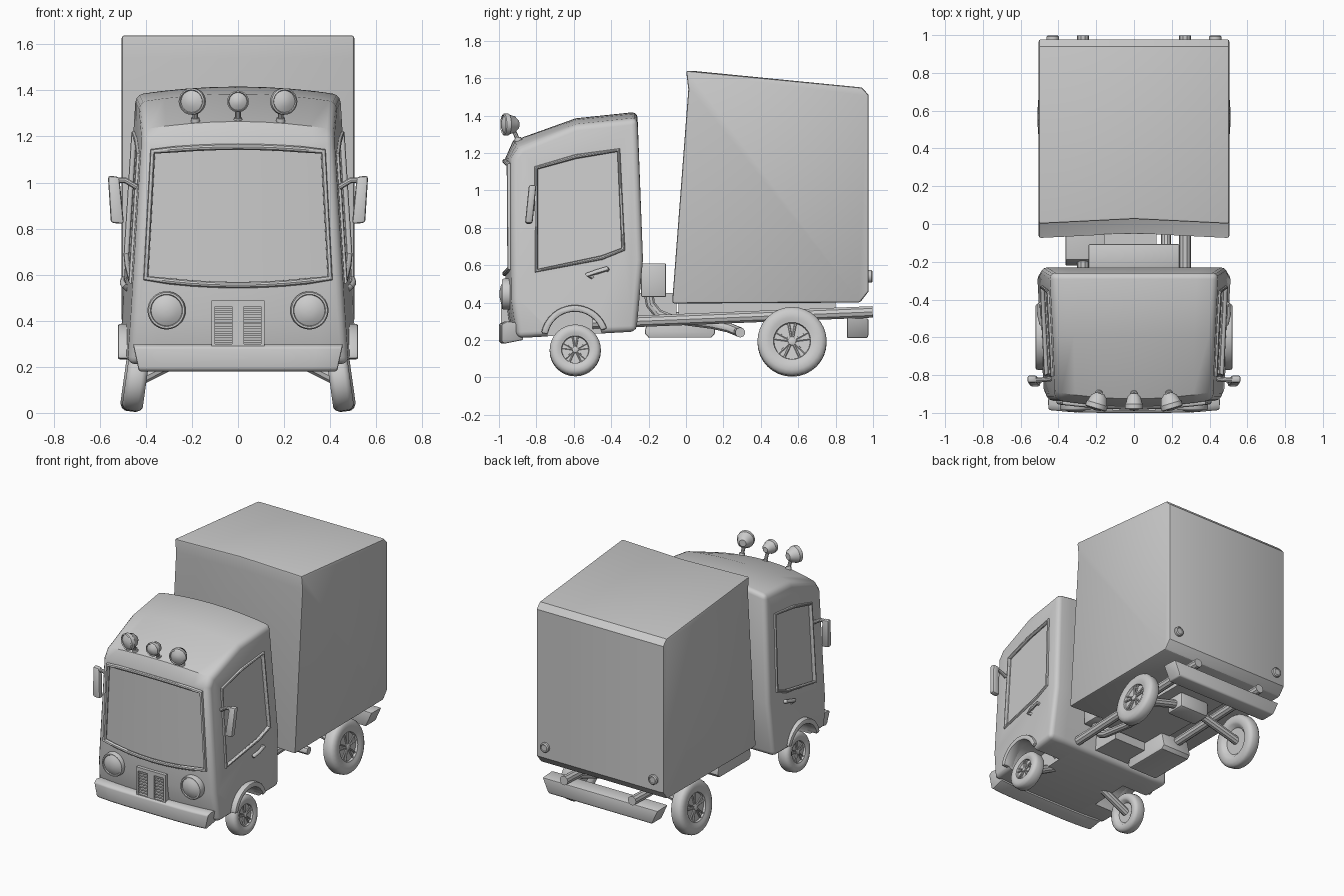
import bpy, bmesh, math
from math import sin, cos, radians, pi
from mathutils import Vector

if "Cube" in bpy.data.objects:
    bpy.data.objects.remove(bpy.data.objects["Cube"])


def finish(ob, bevel=0, seg=2, cutters=(), angle=35):
    if bevel:
        m = ob.modifiers.new("bevel", 'BEVEL')
        m.width, m.segments, m.limit_method, m.angle_limit = bevel, seg, 'ANGLE', radians(50)
    for c in cutters:
        m = ob.modifiers.new("cut", 'BOOLEAN')
        m.operation, m.solver, m.object = 'DIFFERENCE', 'EXACT', c
    bpy.ops.object.select_all(action='DESELECT')
    bpy.context.view_layer.objects.active = ob
    ob.select_set(True)
    bpy.ops.object.convert(target='MESH')
    bpy.ops.object.shade_smooth_by_angle(angle=radians(angle))
    return ob


def loft(name, rings, raw=False, **kw):
    """Closed rings of points joined in order, capped at both ends."""
    bm = bmesh.new()
    vs = [[bm.verts.new(p) for p in r] for r in rings]
    n = len(vs[0])
    for a, b in zip(vs, vs[1:]):
        for i in range(n):
            bm.faces.new((a[i], a[(i + 1) % n], b[(i + 1) % n], b[i]))
    bm.faces.new(vs[0])
    bm.faces.new(vs[-1])
    bmesh.ops.recalc_face_normals(bm, faces=bm.faces[:])
    me = bpy.data.meshes.new(name)
    bm.to_mesh(me)
    bm.free()
    ob = bpy.data.objects.new(name, me)
    bpy.context.collection.objects.link(ob)
    if raw:
        ob.hide_render = True
        return ob
    return finish(ob, **kw)


def box(name, x0, x1, y0, y1, z0, z1, **kw):
    return loft(name, [[(x, y0, z0), (x, y1, z0), (x, y1, z1), (x, y0, z1)] for x in (x0, x1)], **kw)


def across(name, profile, hw, warp, n=6, **kw):
    """Side profile (y, z) swept over x, with varying half width."""
    rings = []
    for i in range(n + 1):
        s = 2 * i / n - 1
        pts = [warp(s, y, z) for y, z in profile]
        rings.append([(s * hw(y, z), y, z) for y, z in pts])
    return loft(name, rings, **kw)


def lathe(name, profile, loc, direction, seg=32, **kw):
    q = Vector(direction).to_track_quat('Z', 'Y')
    rings = [[Vector(loc) + q @ Vector((r * cos(2 * pi * i / seg), r * sin(2 * pi * i / seg), h))
              for i in range(seg)] for h, r in profile]
    return loft(name, rings, **kw)


def tube(name, pts, r, cyclic=False, res=3):
    cu = bpy.data.curves.new(name, 'CURVE')
    cu.dimensions, cu.bevel_depth, cu.bevel_resolution, cu.use_fill_caps = '3D', r, res, True
    sp = cu.splines.new('POLY')
    sp.points.add(len(pts) - 1)
    for p, c in zip(sp.points, pts):
        p.co = (*c, 1)
    sp.use_cyclic_u = cyclic
    ob = bpy.data.objects.new(name, cu)
    bpy.context.collection.objects.link(ob)
    return finish(ob)


# cab shape functions
def cab_hw(y, z):
    return 0.50 - 0.061 * (z - 0.5) - 0.06 * (-y - 0.25)


def cab_warp(s, y, z):
    return (y + 0.035 * s * s if y < -0.9 else y), (z - 0.035 * s * s if z > 1.2 else z)


def front_y(x):
    return -0.966 + 0.035 * (x / 0.455) ** 2


# cutters: wheel wells, side windows, windscreen
AY, AZ = -0.595, 0.205
SIDES = ((-1, "left"), (1, "right"))
side_win = [(-0.80, 1.12), (-0.59, 1.18), (-0.36, 1.215), (-0.335, 0.685), (-0.45, 0.64), (-0.80, 0.57)]
well = [(AY + 0.147 * cos(2 * pi * i / 32), AZ + 0.147 * sin(2 * pi * i / 32)) for i in range(32)]
cutters = []
for s, side in SIDES:
    cutters.append(loft("cut_well", [[(s * x, y, z) for y, z in well] for x in (0.28, 0.7)], raw=True))
    cutters.append(loft("cut_window", [[(s * (cab_hw(y, z) + d), y, z) for y, z in side_win]
                                       for d in (-0.018, 0.15)], raw=True))
ts = [i / 4 - 1 for i in range(9)]
top = [(0.37 * t, 1.155 - 0.02 * t * t) for t in ts]
bot = [(0.40 * t, 0.555 + 0.03 * t * t) for t in ts]
cutters.append(loft("cut_screen", [[(xb, front_y(xb) + 0.022, zb), (xt, front_y(xt) + 0.022, zt),
                                    (xt, -1.2, zt), (xb, -1.2, zb)]
                                   for (xt, zt), (xb, zb) in zip(top, bot)], raw=True))

# cab
across("cab", [(-0.935, 0.21), (-0.966, 0.42), (-0.967, 1.17), (-0.925, 1.265), (-0.59, 1.385),
               (-0.26, 1.42), (-0.23, 0.63), (-0.265, 0.245)],
       cab_hw, cab_warp, n=8, bevel=0.032, seg=3, cutters=cutters)
for c in cutters:
    bpy.data.objects.remove(c)
tube("windscreen_frame", [(x, front_y(x) - 0.002, z) for x, z in top + bot[::-1]], 0.014, True)

# cargo box
across("cargo_box", [(-0.075, 0.395), (0.012, 1.54), (0.0, 1.64), (0.94, 1.55), (0.977, 1.51),
                     (0.977, 0.46), (0.93, 0.40)],
       lambda y, z: 0.505, lambda s, y, z: (y + 0.025 * (1 - abs(s)) if y < 0.1 else y, z),
       n=2, bevel=0.012, angle=25)

# bumpers
across("front_bumper", [(-1.0, 0.285), (-1.0, 0.19), (-0.985, 0.18), (-0.885, 0.2), (-0.885, 0.29), (-0.97, 0.30)],
       lambda y, z: 0.43 + 0.22 * (z - 0.18), lambda s, y, z: (y + 0.015 * s ** 4, z), n=8, bevel=0.008)
across("rear_bumper", [(0.86, 0.21), (0.97, 0.21), (0.975, 0.225), (0.975, 0.315), (0.86, 0.32)],
       lambda y, z: 0.41 + 0.45 * (z - 0.21), lambda s, y, z: (y, z), n=2, bevel=0.008)

# grille
for n, b in {"bottom": (-0.115, 0.115, 0.285, 0.298), "top": (-0.115, 0.115, 0.462, 0.488),
             "middle": (-0.027, 0.027, 0.298, 0.462), "left": (-0.115, -0.10, 0.298, 0.462),
             "right": (0.10, 0.115, 0.298, 0.462)}.items():
    box("grille_" + n, b[0], b[1], -0.988, -0.94, b[2], b[3])
for i in range(8):
    z = 0.305 + i * 0.02
    for a, b in ((-0.10, -0.027), (0.027, 0.10)):
        box("grille_slat", a, b, -0.98, -0.95, z, z + 0.01)

# roof lamps
for x, r in ((-0.185, 0.058), (0, 0.047), (0.185, 0.058)):
    lathe("roof_lamp", [(0, r * .4), (0.02, r * .75), (0.05, r * .9), (0.055, r), (0.08, r),
                        (0.085, r * .88), (0.078, r * .82), (0.09, r * .4), (0.092, r * .05)],
          (x * 0.97, -0.897, 1.352), (x * 1.6, -1, 0), seg=24)
    tube("roof_lamp_post", [(x, -0.89, 1.25), (x, -0.925, 1.33)], 0.012)
    lathe("roof_lamp_foot", [(0, 0.02), (0.02, 0.018)], (x, -0.895, 1.262), (0, -0.3, 1), seg=16)


def wheel(name, s, y, z, R, w):
    t = radians(8)
    d, loc = Vector((s * cos(t), 0, sin(t))), Vector((s * 0.442, y, z))
    lathe(name + "_tyre", [(-.2 * w, .05 * R), (-.2 * w, .5 * R), (-.45 * w, .62 * R), (-.5 * w, .7 * R),
                           (-.5 * w, .85 * R), (-.4 * w, .95 * R), (-.25 * w, R), (.25 * w, R), (.4 * w, .95 * R),
                           (.5 * w, .85 * R), (.5 * w, .68 * R), (.44 * w, .6 * R), (.42 * w, .54 * R),
                           (.26 * w, .52 * R), (.26 * w, .05 * R)], loc, d)
    lathe(name + "_hub", [(.2 * w, .13 * R), (.38 * w, .12 * R), (.42 * w, .06 * R)], loc, d, seg=16)
    up = Vector((-s * sin(t), 0, cos(t)))
    for k in range(5):
        for off in (-11, 11):
            a = radians(72 * k + off)
            v = up * cos(a) + Vector((0, 1, 0)) * sin(a)
            c = loc + d * .3 * w
            tube(name + "_spoke", [c + v * .1 * R, c + v * .54 * R], .035 * R, res=1)


# parts on both sides
arc = [radians(18 + 152 * i / 16) for i in range(17)]
arch = [(AY + r * cos(a), AZ + r * sin(a)) for r, seq in ((0.182, arc), (0.146, arc[::-1])) for a in seq]
for s, side in SIDES:
    wheel(side + "_front_wheel", s, -0.592, 0.144, 0.137, 0.09)
    wheel(side + "_rear_wheel", s, 0.567, 0.19, 0.185, 0.095)
    tube(side + "_front_axle", [(s * 0.18, -0.592, 0.27), (s * 0.43, -0.592, 0.144)], 0.028)
    tube(side + "_rear_axle", [(s * 0.06, 0.567, 0.29), (s * 0.43, 0.567, 0.19)], 0.03)
    loft(side + "_fender", [[(s * x, y, z) for y, z in arch] for x in (0.44, 0.522)], bevel=0.01)
    tube(side + "_window_frame", [(s * (cab_hw(y, z) + 0.001), y, z) for y, z in side_win], 0.012, True)
    tube(side + "_door_handle", [(s * (cab_hw(y, z) + o), y, z) for y, z, o in
                                 ((-0.50, 0.535, -0.01), (-0.525, 0.55, 0.012), (-0.48, 0.563, 0.018),
                                  (-0.425, 0.58, 0.015), (-0.42, 0.575, -0.01))], 0.013)
    # mirror and its arm
    m = [(0.515, 1.025), (0.565, 1.03), (0.552, 0.825), (0.495, 0.82)]
    loft(side + "_mirror", [[(s * x, y + 0.1 * (1.03 - z) * -1, z) for x, z in m] for y in (-0.84, -0.80)],
         bevel=0.012)
    tube(side + "_mirror_arm", [(s * 0.44, -0.82, 0.98), (s * 0.49, -0.825, 1.01), (s * 0.54, -0.825, 1.01)], 0.013)
    # lights
    lathe(side + "_headlight", [(0, 0.083), (0.035, 0.083), (0.045, 0.078), (0.045, 0.07), (0.038, 0.067),
                                (0.05, 0.045), (0.056, 0.02), (0.057, 0.002)], (s * 0.31, -0.94, 0.445), (0, -1, 0))
    lathe(side + "_tail_light", [(0, 0.034), (0.02, 0.034), (0.026, 0.026), (0.022, 0.022), (0.022, 0.002)],
          (s * 0.43, 0.972, 0.54), (0, 1, 0), seg=20)
    tube(side + "_frame_rail", [(s * 0.27, -0.5, 0.29), (s * 0.27, 0.998, 0.35)], 0.032)

# underside and gap between cab and cargo box
box("engine_box", -0.24, 0.24, -0.24, -0.107, 0.43, 0.61, bevel=0.006)
box("engine_block", -0.16, 0.12, -0.26, -0.05, 0.28, 0.45)
box("bed_plate", -0.2, 0.2, -0.04, 0.8, 0.335, 0.405)
across("fuel_tank", [(-0.22, 0.235), (-0.20, 0.212), (0.135, 0.212), (0.155, 0.235), (0.155, 0.25),
                     (0.13, 0.35), (-0.19, 0.35), (-0.22, 0.25)],
       lambda y, z: 0.115, lambda s, y, z: (y, z), n=1, bevel=0.008).location.x = -0.248
box("differential", -0.12, 0.12, 0.49, 0.64, 0.23, 0.35, bevel=0.02)
tube("exhaust_pipe", [(0.17, -0.2, 0.45), (0.17, -0.19, 0.39), (0.17, -0.15, 0.34), (0.17, -0.09, 0.315),
                      (0.17, 0.14, 0.285), (0.19, 0.23, 0.265), (0.24, 0.28, 0.245), (0.36, 0.29, 0.24)], 0.027)
